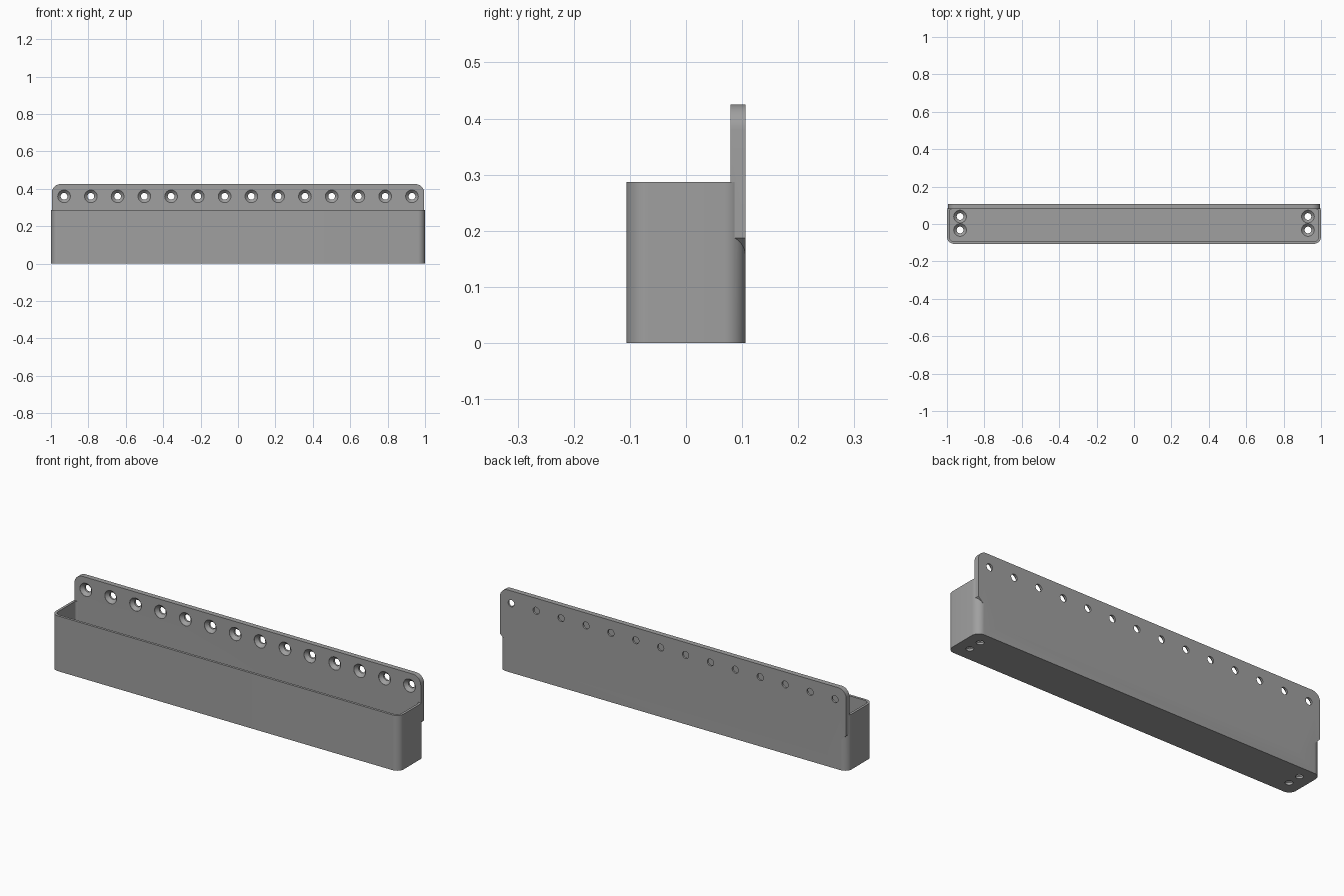
import bpy, bmesh, math
from mathutils import Matrix

cube = bpy.data.objects.get("Cube")
if cube:
    bpy.data.objects.remove(cube, do_unlink=True)

grey = bpy.data.materials.new("plain grey")
grey.use_nodes = True
colour = (0.35, 0.35, 0.35, 1)
grey.diffuse_color = colour
grey.node_tree.nodes["Principled BSDF"].inputs["Base Color"].default_value = colour


def outline(a0, a1, b0, b1, radii, steps=10):
    """Rectangle with one radius per corner, anticlockwise from the low corner."""
    pts = []
    corners = [(a0, b0, 1, 1), (a1, b0, -1, 1), (a1, b1, -1, -1), (a0, b1, 1, -1)]
    for i, ((a, b, sa, sb), r) in enumerate(zip(corners, radii)):
        for k in range(steps + 1):
            t = math.pi * (1 + i / 2 + k / steps / 2)
            pts.append((a + sa * r + r * math.cos(t), b + sb * r + r * math.sin(t)))
    return pts


def prism(name, pts, low, high, upright=False):
    """Extrude a profile along z, or along y when upright."""
    bm = bmesh.new()
    place = (lambda a, b, h: (a, h, b)) if upright else (lambda a, b, h: (a, b, h))
    lo = [bm.verts.new(place(a, b, low)) for a, b in pts]
    hi = [bm.verts.new(place(a, b, high)) for a, b in pts]
    bm.faces.new(lo)
    bm.faces.new(hi)
    for i in range(len(pts)):
        j = (i + 1) % len(pts)
        bm.faces.new((lo[i], lo[j], hi[j], hi[i]))
    return finish(name, bm)


def finish(name, bm):
    bmesh.ops.recalc_face_normals(bm, faces=bm.faces)
    mesh = bpy.data.meshes.new(name)
    bm.to_mesh(mesh)
    bm.free()
    mesh.materials.append(grey)
    obj = bpy.data.objects.new(name, mesh)
    bpy.context.collection.objects.link(obj)
    return obj


def screw_cutter(name, matrix):
    """Countersunk screw hole, revolved; local z points out of the head."""
    bm = bmesh.new()
    profile = [(0.018, -0.05), (0.018, -0.017), (0.034, -0.001), (0.034, 0.01)]
    sides = 32
    rings = [[bm.verts.new((r * math.cos(2 * math.pi * k / sides),
                            r * math.sin(2 * math.pi * k / sides), z))
              for k in range(sides)] for r, z in profile]
    for p, q in zip(rings, rings[1:]):
        for k in range(sides):
            j = (k + 1) % sides
            bm.faces.new((p[k], p[j], q[j], q[k]))
    bm.faces.new(rings[0])
    bm.faces.new(rings[-1])
    bm.transform(matrix)
    return finish(name, bm)


def combine(target, tool, operation):
    mod = target.modifiers.new(tool.name, 'BOOLEAN')
    mod.operation = operation
    mod.solver = 'EXACT'
    mod.object = tool
    bpy.context.view_layer.objects.active = target
    bpy.ops.object.modifier_apply(modifier=mod.name)
    bpy.data.objects.remove(tool, do_unlink=True)


BACK, WALL, FLOOR, RIM, TOP = 0.106, 0.079, 0.028, 0.287, 0.425

# Trough body with rounded upright corners
tray = prism("wall_tray", outline(-1, 1, -BACK, BACK, [0.038] * 4), 0, RIM)

# Back plate: rounded on top, sloped inward at its lower ends
end = 0.995
plate_pts = [(-end + 0.12, 0.07), (end - 0.12, 0.07), (end, 0.187)]
plate_pts += outline(-end, end, 0.2, TOP, [0, 0, 0.045, 0.045])[22:]
plate_pts += [(-end, 0.187)]
plate = prism("back_plate", plate_pts, WALL, BACK, upright=True)
combine(tray, plate, 'UNION')

# Hollow interior
cavity = prism("cavity", outline(-0.987, 0.987, -0.093, WALL, [0.025, 0.025, 0.012, 0.012]),
               FLOOR, RIM + 0.3)
combine(tray, cavity, 'DIFFERENCE')

# Row of wall screw holes
for i in range(14):
    x = -0.93 + i * 1.86 / 13
    place = Matrix.Translation((x, WALL, 0.36)) @ Matrix.Rotation(math.pi / 2, 4, 'X')
    combine(tray, screw_cutter("wall_hole", place), 'DIFFERENCE')

# Pairs of floor screw holes at each end
for x in (-0.93, 0.93):
    for y in (-0.032, 0.04):
        combine(tray, screw_cutter("floor_hole", Matrix.Translation((x, y, FLOOR))), 'DIFFERENCE')

bpy.ops.object.select_all(action='DESELECT')
tray.select_set(True)
bpy.context.view_layer.objects.active = tray
bpy.ops.object.shade_smooth_by_angle(angle=math.radians(30))
